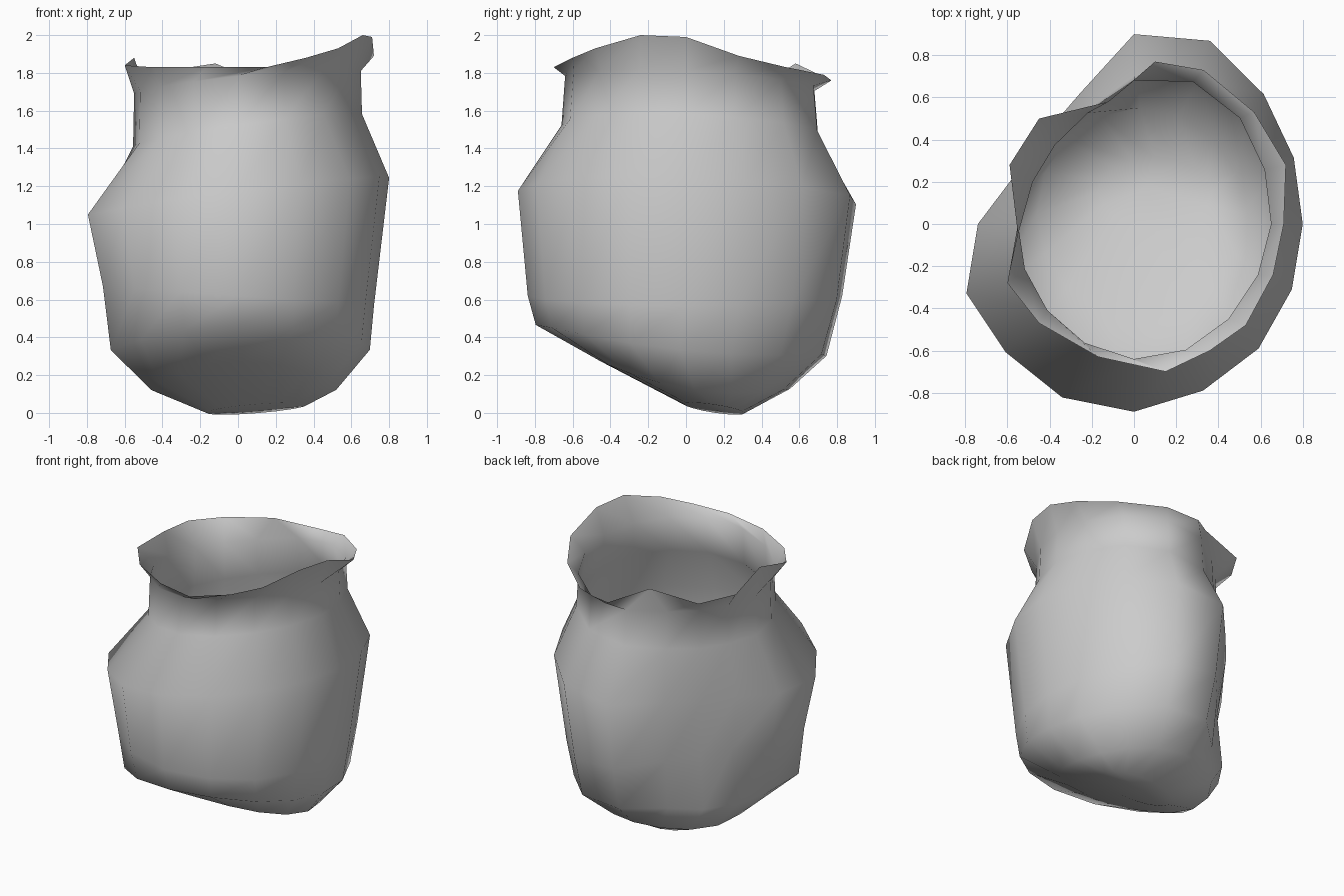
import bpy
import bmesh
from math import cos, sin, tau
from mathutils import Vector

# Remove the default cube
default_cube = bpy.data.objects.get("Cube")
if default_cube:
    bpy.data.objects.remove(default_cube, do_unlink=True)


def make_material(name, colour):
    material = bpy.data.materials.new(name)
    material.use_nodes = True
    material.diffuse_color = colour
    shader = next(n for n in material.node_tree.nodes if n.type == "BSDF_PRINCIPLED")
    shader.inputs["Base Color"].default_value = colour
    return material


# Cross-sections as radii at equal angles, counter-clockwise from +x
BASE = [1] * 16
BELLY = [.80, .82, .87, .94, .9, .67, .60, .61, .74, .86, .86, .89, .89, .855, .835, .81]
LOWER = [max(radius, .7) for radius in BELLY]
NECK = [.65, .67, .71, .73, .68, .57, .53, .52, .55, .56, .58, .61, .64, .645, .635, .635]

# Uneven flared lip
RIM = [
    (.71, 0, 1.99), (.72, .28, 1.89), (.57, .53, 1.83), (.33, .73, 1.79),
    (.1, .77, 1.76), (-.12, .58, 1.85), (-.45, .5, 1.8), (-.59, .28, 1.82),
    (-.55, -.05, 1.88), (-.6, -.28, 1.84), (-.45, -.47, 1.83), (-.17, -.63, 1.83),
    (.15, -.7, 1.83), (.36, -.6, 1.88), (.53, -.48, 1.93), (.66, -.24, 2),
]


def tilted_ring(section, height, scale=(1, 1), centre=(0, 0), tilt=(0, 0), bow=0):
    """Points of one cross-section, sloping along x and y and bowed along y."""
    points = []
    for index, radius in enumerate(section):
        angle = tau * index / len(section)
        x = centre[0] + radius * cos(angle) * scale[0]
        y = centre[1] + radius * sin(angle) * scale[1]
        points.append(Vector((x, y, height + tilt[0] * x + tilt[1] * y + bow * y * y)))
    return points


def loft(name, rings, pole, material):
    """Skin the rings from bottom to top and close the base at a pole."""
    bm = bmesh.new()
    loops = [[bm.verts.new(point) for point in ring] for ring in rings]
    base = bm.verts.new(pole)
    count = len(loops[0])
    for index in range(count):
        following = (index + 1) % count
        bm.faces.new((base, loops[0][following], loops[0][index]))
        for lower, upper in zip(loops, loops[1:]):
            bm.faces.new((lower[index], lower[following], upper[following], upper[index]))
    for face in bm.faces:
        face.smooth = True
    mesh = bpy.data.meshes.new(name)
    bm.to_mesh(mesh)
    bm.free()
    mesh.materials.append(material)
    result = bpy.data.objects.new(name, mesh)
    bpy.context.collection.objects.link(result)
    return result


# Sagging open vessel, from slanted base to lip
rings = [
    tilted_ring(BASE, .037, (.27, .16), (.1, .15), (.08, -.15)),
    tilted_ring(BASE, .13, (.49, .5), (.03, .05), (0, -.176), .31),
    tilted_ring(LOWER, .31, (.86, .86), (.01, -.03), (.03, -.1), .12),
    tilted_ring(BELLY, .62, (.9, .93), (0, -.01), (-.07, 0)),
    tilted_ring(BELLY, 1.14, tilt=(.13, -.04)),
    tilted_ring(NECK, 1.49, (1.01, 1.03), tilt=(.14, -.05)),
    tilted_ring(NECK, 1.745, tilt=(.1, -.06)),
    [Vector(point) for point in RIM],
]
grey_clay = make_material("grey clay", (.6, .6, .6, 1))
loft("vessel", rings, (.05, .17, .01), grey_clay)
